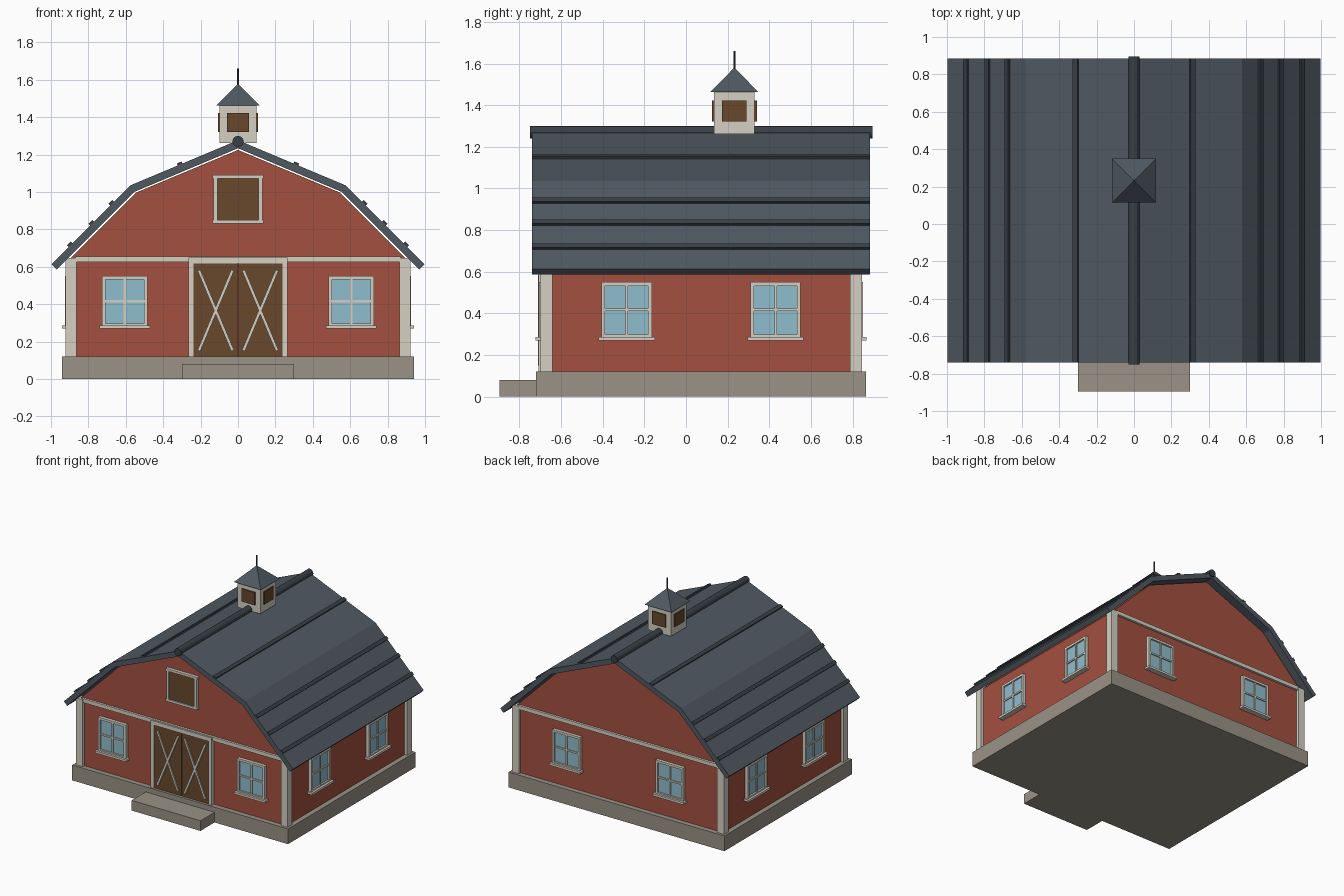
import bpy, bmesh
from math import pi, atan2, hypot, radians
from mathutils import Matrix, Vector

if "Cube" in bpy.data.objects:
    bpy.data.objects.remove(bpy.data.objects["Cube"])


def mat(name, r, g, b):
    m = bpy.data.materials.new(name)
    m.diffuse_color = (r, g, b, 1)
    m.use_nodes = True
    m.node_tree.nodes["Principled BSDF"].inputs["Base Color"].default_value = m.diffuse_color
    return m


RED = mat("barn_red", .37, .08, .05)
CREAM = mat("cream_trim", .66, .63, .55)
STONE = mat("stone", .32, .29, .24)
SLATE = mat("slate", .08, .10, .12)
DARK = mat("dark_slate", .04, .05, .06)
WOOD = mat("brown_wood", .14, .065, .025)
GLASS = mat("glass", .28, .51, .61)
I = Matrix()


def finish(name, bm, m, M=I):
    bmesh.ops.transform(bm, matrix=M, verts=bm.verts)
    bmesh.ops.recalc_face_normals(bm, faces=bm.faces)
    me = bpy.data.meshes.new(name)
    bm.to_mesh(me)
    bm.free()
    me.materials.append(m)
    ob = bpy.data.objects.new(name, me)
    bpy.context.collection.objects.link(ob)
    return ob


def boxes(name, m, spans, M=I):
    """One object from boxes given as (x0, x1, y0, y1, z0, z1)."""
    bm = bmesh.new()
    for x0, x1, y0, y1, z0, z1 in spans:
        T = Matrix.Translation(((x0 + x1) / 2, (y0 + y1) / 2, (z0 + z1) / 2))
        S = Matrix.Diagonal((x1 - x0, y1 - y0, z1 - z0, 1))
        bmesh.ops.create_cube(bm, size=1, matrix=T @ S)
    return finish(name, bm, m, M)


def prism(name, m, pts, y0, y1):
    """Extrude an x-z outline along y."""
    bm = bmesh.new()
    f = bm.faces.new([bm.verts.new((x, y0, z)) for x, z in pts])
    g = bmesh.ops.extrude_face_region(bm, geom=[f])["geom"]
    vs = [v for v in g if isinstance(v, bmesh.types.BMVert)]
    bmesh.ops.translate(bm, verts=vs, vec=(0, y1 - y0, 0))
    return finish(name, bm, m)


def cone(name, m, n, r1, r2, h, M):
    bm = bmesh.new()
    bmesh.ops.create_cone(bm, cap_ends=True, segments=n, radius1=r1, radius2=r2, depth=h, matrix=M)
    bmesh.ops.remove_doubles(bm, verts=bm.verts, dist=1e-5)
    return finish(name, bm, m)


def mirrored(half):
    """Complete a right-hand outline that starts on the centre line."""
    return half + [(-x, z) for x, z in reversed(half) if x > 0]


FRONT, BACK, SIDE = -.68, .825, .90

# stone base and step
boxes("foundation", STONE, [(-.94, .94, -.72, .865, 0, .12)])
boxes("front_step", STONE, [(-.30, .30, -.895, -.72, 0, .08)])

# gambrel walls
prism("walls", RED, mirrored([(0, 1.225), (.543, .998), (SIDE, .641), (SIDE, .12)]), FRONT, BACK)

# corner posts and gable bands
boxes("corner_posts", CREAM, [(min(s * .863, s * .922), max(s * .863, s * .922), y, y + .058, .12, .648)
                              for s in (-1, 1) for y in (-.70, .787)])
boxes("gable_bands", CREAM, [(-.87, .87, -.698, -.67, .625, .655), (-.87, .87, .815, .843, .625, .655)])

# roof shell
ROOF0, ROOF1 = -.74, .885
outer = [(0, 1.277), (.577, 1.035), (.998, .614)]
inner = [(.97, .586), (.556, 1.0), (0, 1.234)]
right = outer + inner
left = [(-x, z) for x, z in outer[1:]] + [(-x, z) for x, z in inner[:2]]
outline = outer + inner + [left[3], left[2], left[1], left[0]]
prism("roof", SLATE, outline, ROOF0, ROOF1)

# roof ribs following each slope
for (a, b, xs) in ((outer[0], outer[1], (.31,)), (outer[1], outer[2], (.674, .78, .895))):
    slope = atan2(a[1] - b[1], b[0] - a[0])
    for x in xs:
        z = a[1] + (x - a[0]) * (b[1] - a[1]) / (b[0] - a[0])
        for s in (-1, 1):
            M = Matrix.Translation((s * x, 0, z)) @ Matrix.Rotation(s * slope, 4, 'Y')
            boxes("roof_rib", DARK, [(-.014, .014, ROOF0, ROOF1, -.01, .012)], M)

# ridge cap
cone("ridge_cap", DARK, 12, .03, .03, 1.645,
     Matrix.Translation((0, .0725, 1.27)) @ Matrix.Rotation(pi / 2, 4, 'X'))


def window(M):
    """Four-pane window; local -y points out of the wall."""
    w, z0, z1 = .121, .28, .55
    boxes("window_glass", GLASS, [(-.11, .11, -.012, .01, .29, .54)], M)
    boxes("window_frame", CREAM, [(-w, -w + .018, -.025, .01, z0, z1),
                                  (w - .018, w, -.025, .01, z0, z1),
                                  (-w, w, -.025, .01, z1 - .018, z1),
                                  (-w, w, -.025, .01, z0, z0 + .018),
                                  (-.006, .006, -.02, 0, z0, z1),
                                  (-w, w, -.02, 0, .41, .422)], M)
    boxes("window_sill", CREAM, [(-.135, .135, -.042, .01, .27, .287)], M)


# windows on all four walls
for s in (-1, 1):
    window(Matrix.Translation((s * .605, FRONT, 0)))
    window(Matrix.Translation((s * .45, BACK, 0)) @ Matrix.Rotation(pi, 4, 'Z'))
    for y in (-.285, .43):
        window(Matrix.Translation((s * SIDE, y, 0)) @ Matrix.Rotation(s * pi / 2, 4, 'Z'))

# double barn door with crossed braces
boxes("barn_doors", WOOD, [(-.24, -.003, -.70, -.67, .12, .62), (.003, .24, -.70, -.67, .12, .62)])
boxes("door_frame", CREAM, [(-.265, -.238, -.708, -.67, .12, .625), (.238, .265, -.708, -.67, .12, .625),
                            (-.265, .265, -.708, -.67, .617, .65)])
dx, dz = .18, .43
for cx in (-.119, .119):
    for s in (-1, 1):
        M = Matrix.Translation((cx, -.702, .367)) @ Matrix.Rotation(s * atan2(dx, dz), 4, 'Y')
        h = hypot(dx, dz) / 2
        boxes("door_brace", CREAM, [(-.008, .008, -.008, .008, -h, h)], M)

# hay loft door
boxes("loft_door", WOOD, [(-.115, .115, -.695, -.67, .845, 1.08)])
boxes("loft_frame", CREAM, [(-.13, -.11, -.705, -.67, .84, 1.085), (.11, .13, -.705, -.67, .84, 1.085),
                            (-.137, .137, -.705, -.67, 1.073, 1.092), (-.137, .137, -.705, -.67, .833, .851)])

# cupola with louvres, pyramid cap and finial
CY = .232
boxes("cupola_body", CREAM, [(-.10, .10, CY - .098, CY + .098, 1.262, 1.462)])
boxes("cupola_louvres", WOOD, [(-.058, .058, CY - .108, CY + .108, 1.322, 1.422),
                               (-.108, .108, CY - .058, CY + .058, 1.322, 1.422)])
cone("cupola_roof", SLATE, 4, .117 * 2 ** .5, 0, .118,
     Matrix.Translation((0, CY, 1.521)) @ Matrix.Rotation(radians(45), 4, 'Z'))
cone("finial", DARK, 8, .005, .005, .10, Matrix.Translation((0, CY, 1.61)))
